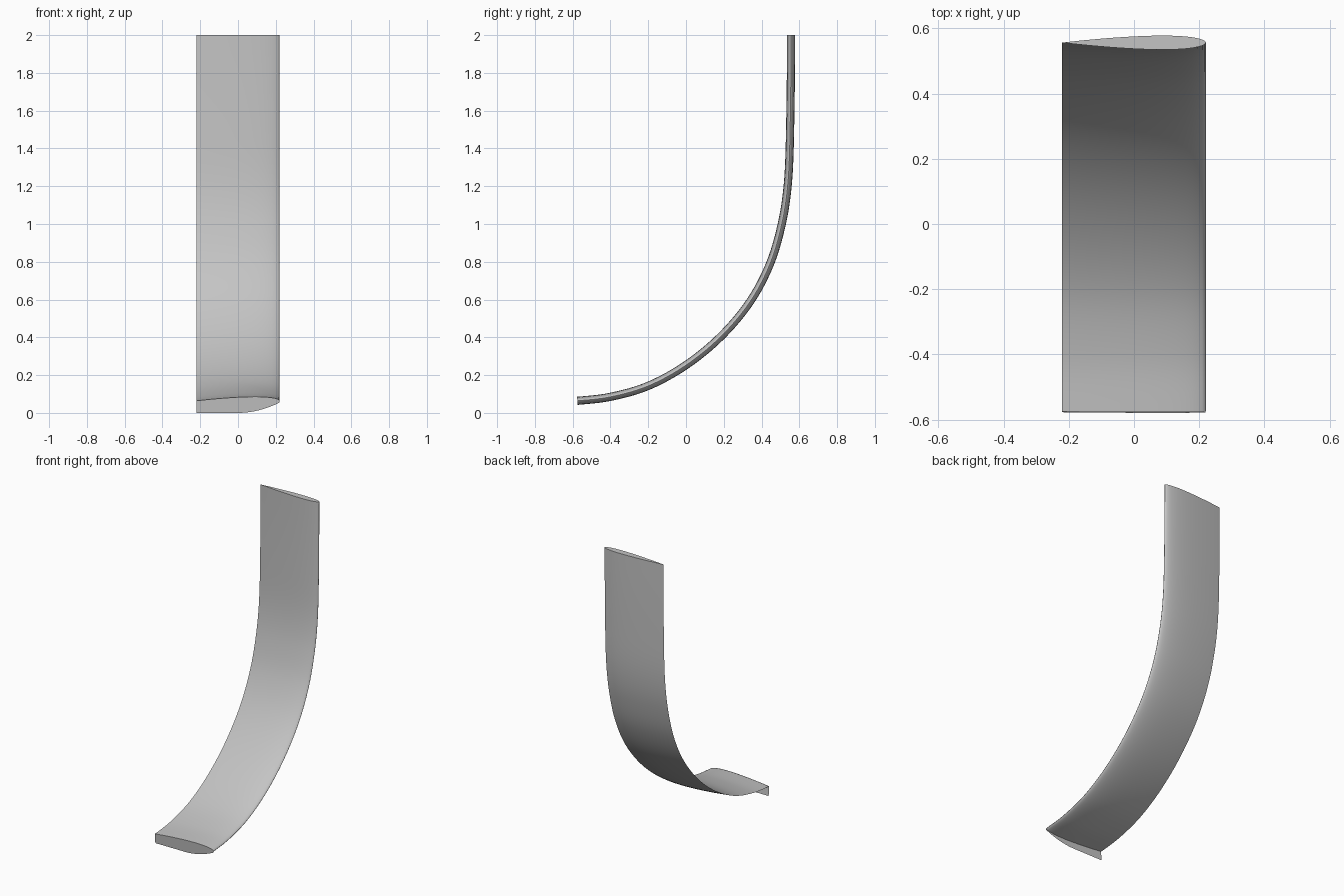
import bpy, bmesh, math
from mathutils import Vector
from mathutils.geometry import interpolate_bezier

cube = bpy.data.objects.get("Cube")
if cube:
    bpy.data.objects.remove(cube)

grey = bpy.data.materials.new("satin grey")
grey.use_nodes = True
grey.diffuse_color = (0.55, 0.55, 0.55, 1)
grey.node_tree.nodes["Principled BSDF"].inputs["Base Color"].default_value = (0.55, 0.55, 0.55, 1)

CHORD, THICK, SIDE = 0.44, 0.098, 20


def foil_section():
    """Closed teardrop outline: sharp edge at -x, round nose at +x."""
    def half(t):
        return 5 * THICK * CHORD * (0.2969 * math.sqrt(t) - 0.126 * t - 0.3516 * t**2
                                    + 0.2843 * t**3 - 0.1036 * t**4)
    ts = [(1 - math.cos(math.pi * i / SIDE)) / 2 for i in range(SIDE + 1)]
    upper = [(CHORD / 2 - CHORD * t, half(t)) for t in reversed(ts)]
    lower = [(CHORD / 2 - CHORD * t, -half(t)) for t in ts[1:-1]]
    return upper + lower


def finish(name, bm, smooth):
    bmesh.ops.recalc_face_normals(bm, faces=bm.faces)
    mesh = bpy.data.meshes.new(name)
    bm.to_mesh(mesh)
    bm.free()
    mesh.materials.append(grey)
    obj = bpy.data.objects.new(name, mesh)
    bpy.context.collection.objects.link(obj)
    if smooth:
        bpy.ops.object.select_all(action='DESELECT')
        obj.select_set(True)
        bpy.context.view_layer.objects.active = obj
        bpy.ops.object.shade_smooth_by_angle(angle=math.radians(35))
    return obj


# Centre line (y, z) from the low front end up to the top, as a smooth spline
knots = [Vector((0, y, z)) for y, z in (
    (-0.575, 0.064), (-0.4, 0.085), (-0.2, 0.143), (0, 0.253), (0.185, 0.405),
    (0.34, 0.59), (0.445, 0.79), (0.507, 1.0), (0.538, 1.2), (0.55, 1.45), (0.556, 2.0))]
n = len(knots)
slopes = [(knots[min(i + 1, n - 1)] - knots[max(i - 1, 0)]).normalized() for i in range(n)]
slopes[0] = Vector((0, 1, 0.09)).normalized()
slopes[-1] = Vector((0, 0, 1))
path = [knots[0]]
for i in range(n - 1):
    a, b = knots[i], knots[i + 1]
    reach = (b - a).length / 3
    path += interpolate_bezier(a, a + slopes[i] * reach, b - slopes[i + 1] * reach, b, 7)[1:]

# Blade: the teardrop section lofted along the centre line
section = foil_section()
bm = bmesh.new()
rings = []
for i, p in enumerate(path):
    t = (path[min(i + 1, len(path) - 1)] - path[max(i - 1, 0)]).normalized()
    if i == len(path) - 1:
        t = slopes[-1]
    normal = Vector((0, -t.z, t.y))
    rings.append([bm.verts.new(p + Vector((x, 0, 0)) + normal * h) for x, h in section])
for r, s in zip(rings, rings[1:]):
    for k in range(len(section)):
        m = (k + 1) % len(section)
        bm.faces.new((r[k], r[m], s[m], s[k]))
bm.faces.new(rings[0])
bm.faces.new(rings[-1])
finish("curved_blade", bm, True)

# End plate: thin skirt hanging under the low end, flat below then sweeping up to the nose
bm = bmesh.new()
top = [(x, 0.064 + h) for x, h in section[:SIDE + 1]]
sweep = [(0.22 * math.sin(a), 0.058 * (1 - math.cos(a)))
         for a in (math.pi / 2 * k / 12 for k in range(11, -1, -1))]
sweep = [(x, 0.055 * (x / 0.22) ** 2) for x, z in sweep]
outline = top + [(0.22, 0.055)] + sweep + [(-0.22, 0)]
lean = 0.09
bm.faces.new([bm.verts.new((x, -0.577 - lean * (z - 0.064), z)) for x, z in outline])
plate = finish("end_plate", bm, False)
